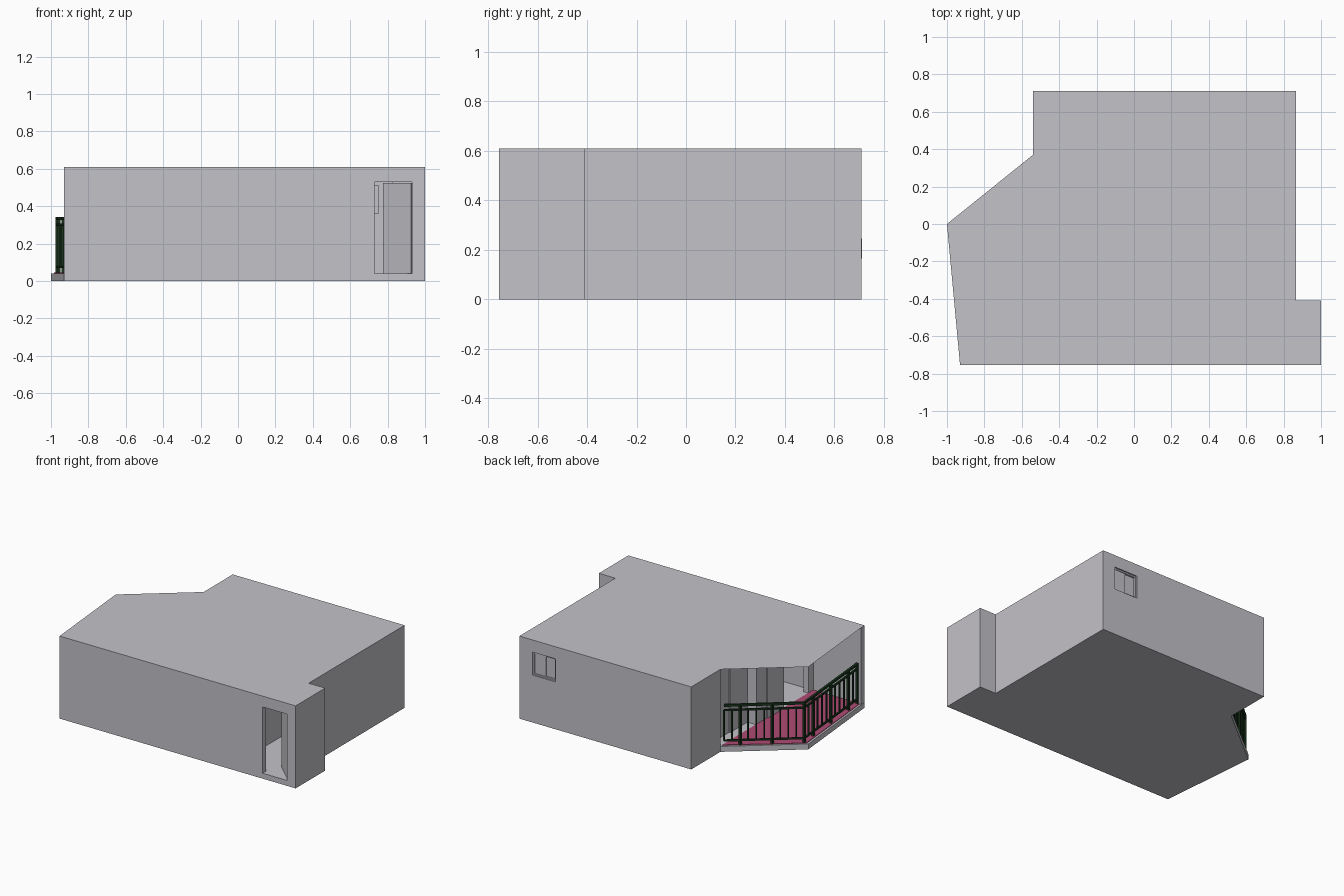
import bpy, bmesh, math
from mathutils import Vector

if "Cube" in bpy.data.objects:
    bpy.data.objects.remove(bpy.data.objects["Cube"])

def material(name, col):
    m = bpy.data.materials.new(name)
    m.diffuse_color = (*col, 1)
    m.use_nodes = True
    m.node_tree.nodes["Principled BSDF"].inputs["Base Color"].default_value = m.diffuse_color
    return m

GREY = material("pale_grey", (0.55, 0.54, 0.58))
PINK = material("rose_tile", (0.42, 0.07, 0.17))
GREEN = material("dark_green", (0.010, 0.034, 0.012))
H, SLAB, T = 0.61, 0.04, 0.04   # total height, slab top, wall thickness


def finish(bm, name, mat):
    bmesh.ops.recalc_face_normals(bm, faces=bm.faces)
    me = bpy.data.meshes.new(name)
    bm.to_mesh(me)
    bm.free()
    me.materials.append(mat)
    ob = bpy.data.objects.new(name, me)
    bpy.context.collection.objects.link(ob)
    return ob


def add_prism(bm, pts, z0, z1):
    face = bm.faces.new([bm.verts.new((x, y, z0)) for x, y in pts])
    if z1 > z0:
        ext = bmesh.ops.extrude_face_region(bm, geom=[face], use_keep_orig=True)
        vs = [g for g in ext["geom"] if isinstance(g, bmesh.types.BMVert)]
        bmesh.ops.translate(bm, vec=(0, 0, z1 - z0), verts=vs)


def prism(name, pts, z0, z1, mat=GREY):
    bm = bmesh.new()
    add_prism(bm, pts, z0, z1)
    return finish(bm, name, mat)


def rect(x0, x1, y0, y1):
    return [(x0, y0), (x1, y0), (x1, y1), (x0, y1)]


def wall(name, x0, x1, y0, y1, opening=None, z0=0.0):
    """Straight wall; opening = (start, end, bottom, top) along its long axis."""
    bm = bmesh.new()
    if not opening:
        add_prism(bm, rect(x0, x1, y0, y1), z0, H)
    else:
        a, b, lo, hi = opening
        along_x = x1 - x0 > y1 - y0
        s, e = (x0, x1) if along_x else (y0, y1)
        for p, q, u, v in ((s, a, z0, H), (b, e, z0, H), (a, b, z0, lo), (a, b, hi, H)):
            if v > u and q > p:
                add_prism(bm, rect(p, q, y0, y1) if along_x else rect(x0, x1, p, q), u, v)
    return finish(bm, name, GREY)


def bar(bm, p, q, w):
    """Square bar between two points."""
    p, q = Vector(p), Vector(q)
    d = q - p
    r = bmesh.ops.create_cube(bm, size=1)
    rot = d.to_track_quat('Z', 'Y')
    for v in r["verts"]:
        v.co = (p + q) / 2 + rot @ Vector((v.co.x * w, v.co.y * w, v.co.z * d.length))


# floor slab and roof sheet share one outline
outline = [(-0.93, -0.755), (1, -0.755), (1, -0.41), (0.865, -0.41),
           (0.865, 0.71), (-0.54, 0.71), (-0.54, 0.37), (-1, 0)]
prism("floor_slab", outline, 0, SLAB)
prism("roof_sheet", outline, H, H)

# balcony tiles
prism("balcony_tiles", [(-0.54, 0.35), (-0.985, 0), (-0.92, -0.715), (-0.54, -0.715)],
      SLAB, SLAB + 0.004, PINK)

# outer walls
wall("front_wall", -0.93, 1, -0.755, -0.755 + T, (0.73, 0.93, SLAB, 0.53))
wall("entry_side_wall", 1 - T, 1, -0.755, -0.41)
wall("entry_back_wall", 0.865 - T, 1, -0.41 - T, -0.41)
wall("right_wall", 0.865 - T, 0.865, -0.41, 0.71)
wall("back_wall", -0.54, 0.865, 0.71 - T, 0.71, (0.57, 0.76, 0.35, 0.52))
wall("left_back_wall", -0.54, -0.54 + T, 0.37, 0.71)

# walls between balcony and rooms
wall("balcony_return_wall", -0.54, -0.42, 0.37, 0.37 + T)
wall("balcony_recessed_wall", -0.46, -0.42, -0.05, 0.39)
wall("balcony_step_wall", -0.54, -0.42, -0.05 - T, -0.05)
wall("balcony_door_wall", -0.54, -0.54 + T, -0.72, -0.06, (-0.66, -0.36, SLAB, 0.53))
prism("balcony_panel", rect(-0.468, -0.46, -0.05, 0.155), SLAB, 0.53)
prism("balcony_side_panel", rect(-0.548, -0.54, -0.36, -0.17), SLAB, 0.53)

# inner partition seen through the entry
wall("inner_partition", 0.46, 0.50, -0.40, 0.68, z0=SLAB)

# entry door standing ajar
hinge, tip = Vector((0.925, -0.74)), Vector((0.775, -0.60))
n = Vector((0.7, 0.72)) * 0.015
prism("entry_door", [hinge, tip, tip + n, hinge + n], SLAB, 0.525)

# sliding window: frame and two offset panes
bm = bmesh.new()
for x0, x1, z0, z1 in ((0.57, 0.58, 0.35, 0.52), (0.75, 0.76, 0.35, 0.52),
                       (0.58, 0.75, 0.35, 0.36), (0.58, 0.75, 0.51, 0.52)):
    add_prism(bm, rect(x0, x1, 0.675, 0.70), z0, z1)
finish(bm, "window_frame", GREY)
for i, (a, b) in enumerate(((0.58, 0.67), (0.66, 0.75))):
    y = 0.680 + 0.009 * i
    prism("window_pane_%d" % (i + 1), rect(a, b, y, y + 0.006), 0.36, 0.51)

# narrow vent on the back wall
prism("wall_vent", rect(-0.262, -0.259, 0.70, 0.712), 0.165, 0.245)

# balcony railing: rails, thin balusters and thicker posts to the slab
corners = [Vector((-0.55, 0.34)), Vector((-0.967, 0.0)), Vector((-0.903, -0.71))]
for k, count in enumerate((10, 12)):
    bm = bmesh.new()
    p, q = corners[k], corners[k + 1]
    for z, w in ((0.335, 0.016), (0.30, 0.012), (0.075, 0.012)):
        bar(bm, (*p, z), (*q, z), w)
    for i in range(count + 1):
        c = p.lerp(q, i / count)
        post = i % 4 == 2 or i == count
        bar(bm, (*c, SLAB if post else 0.075), (*c, 0.335 if post else 0.30),
            0.016 if post else 0.009)
    finish(bm, "railing_%s" % ("back", "side")[k], GREEN)
